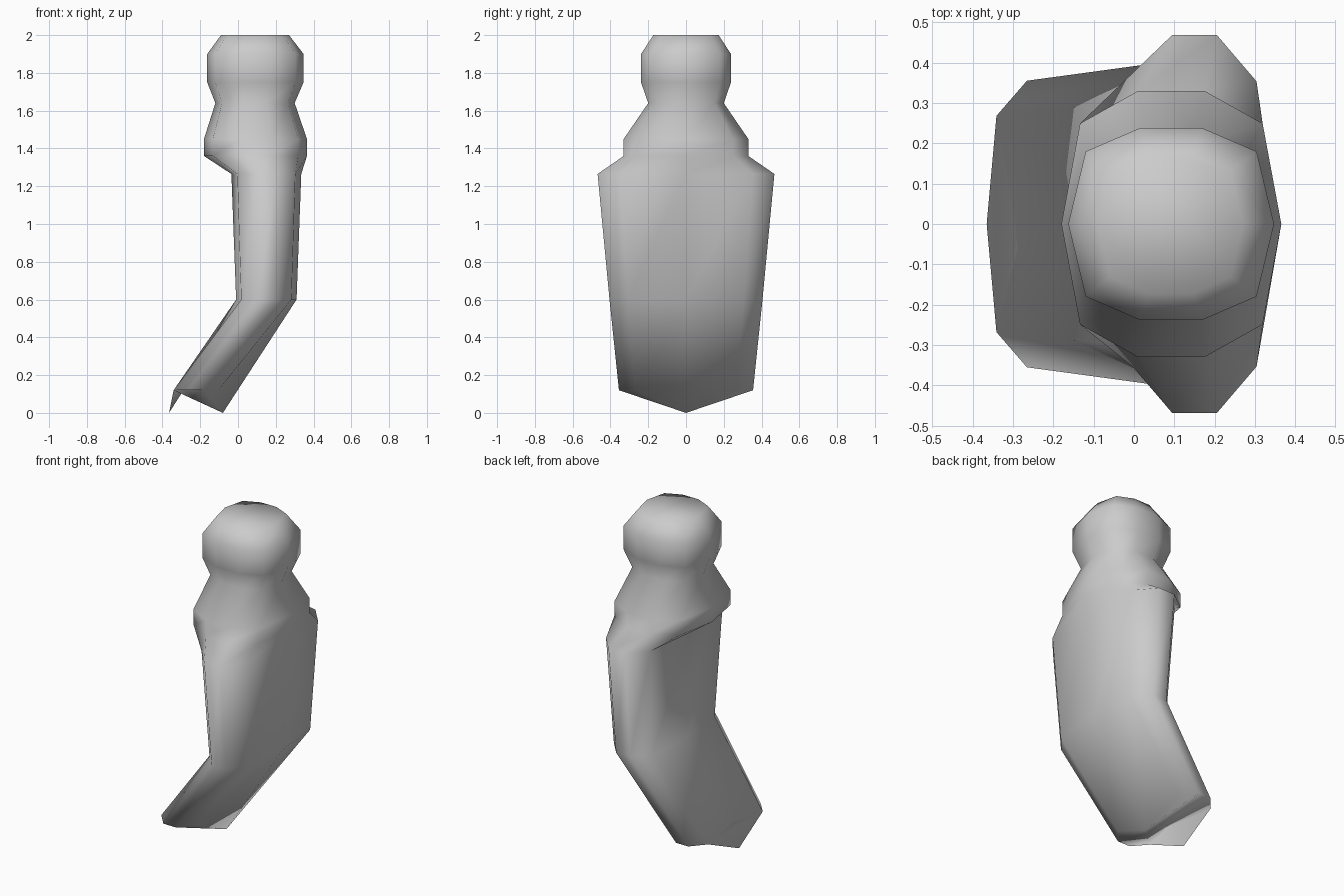
import bpy, bmesh

if "Cube" in bpy.data.objects:
    bpy.data.objects.remove(bpy.data.objects["Cube"])

# Ten-sided cross-section shared by every ring: (x, y) as fractions of the half sizes
HALF = [(1, 0), (.83, .755), (.3, 1), (-.3, 1), (-.83, .755), (-1, 0)]
SECTION = HALF + [(x, -y) for x, y in HALF[4:0:-1]]

# Rings from foot to crown: height, left x, right x, half depth in y
RINGS = [
    (0.12, -0.365, -0.08, 0.355),   # foot
    (0.60, -0.01, 0.31, 0.405),     # knee bend
    (1.265, -0.035, 0.335, 0.468),  # body top
    (1.36, -0.18, 0.365, 0.33),     # collar
    (1.45, -0.18, 0.365, 0.33),
    (1.64, -0.12, 0.30, 0.20),      # neck
    (1.75, -0.163, 0.347, 0.238),   # head
    (1.90, -0.163, 0.347, 0.238),
    (2.00, -0.09, 0.27, 0.173),     # crown
]

bm = bmesh.new()
loops = []
for z, x0, x1, ry in RINGS:
    cx, rx = (x0 + x1) / 2, (x1 - x0) / 2
    loops.append([bm.verts.new((cx + rx * u, ry * v, z)) for u, v in SECTION])

# Foot ridge: the two centre points reach down to the ground
for i in (0, 5):
    loops[0][i].co.z = 0

# Side walls and end caps
n = len(SECTION)
for a, b in zip(loops, loops[1:]):
    for i in range(n):
        j = (i + 1) % n
        bm.faces.new((a[i], a[j], b[j], b[i]))
bm.faces.new(loops[-1])
bm.faces.new(loops[0][::-1])

for f in bm.faces:
    f.smooth = True
mesh = bpy.data.meshes.new("figure_body")
bm.to_mesh(mesh)
bm.free()
body = bpy.data.objects.new("figure_body", mesh)
bpy.context.collection.objects.link(body)
